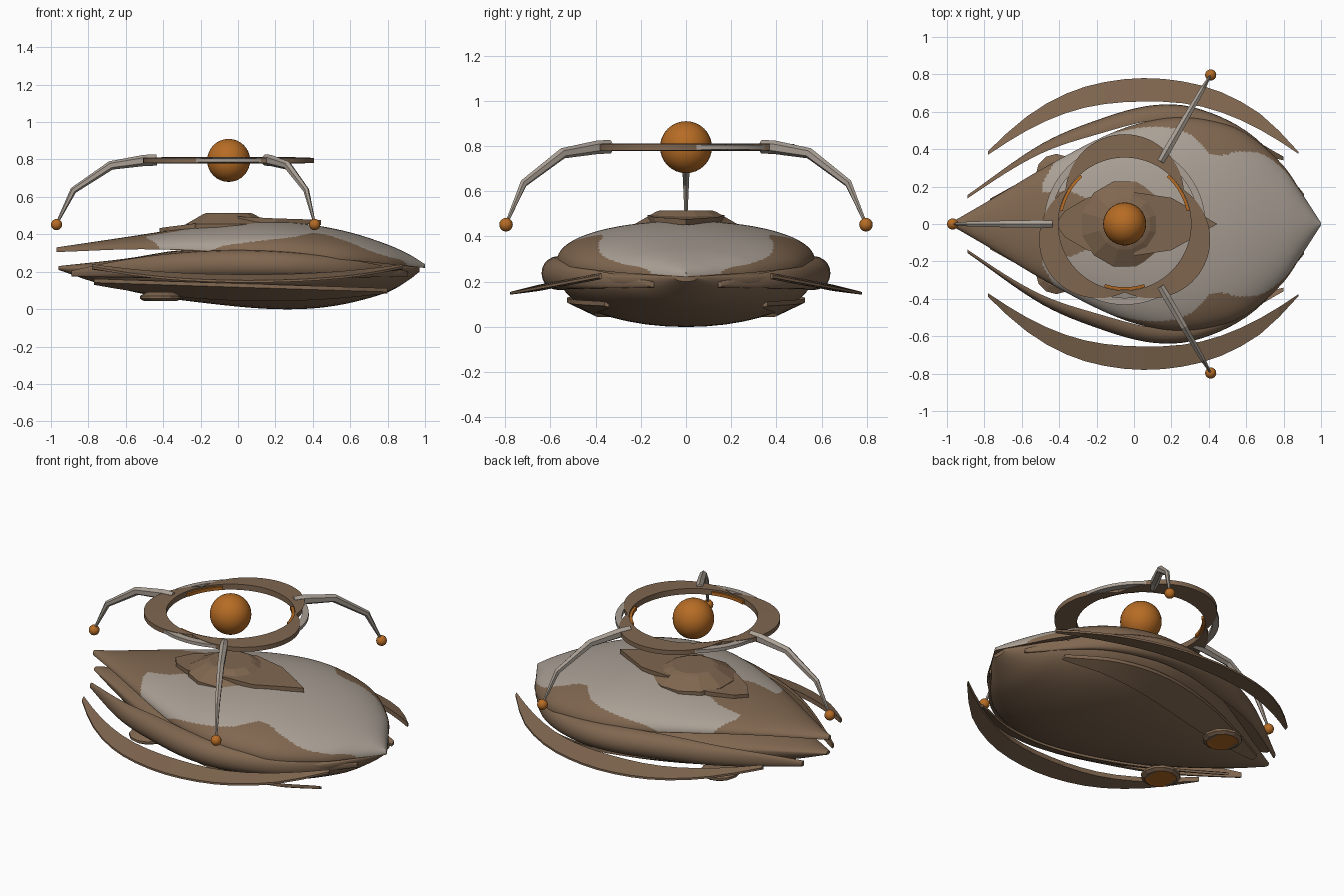
import bpy, bmesh, math
from mathutils import Vector, Matrix

if "Cube" in bpy.data.objects:
    bpy.data.objects.remove(bpy.data.objects["Cube"])


def material(name, rgb):
    m = bpy.data.materials.new(name)
    m.diffuse_color = (*rgb, 1)
    m.use_nodes = True
    m.node_tree.nodes["Principled BSDF"].inputs["Base Color"].default_value = m.diffuse_color
    return m


BROWN = material("brown", (0.215, 0.135, 0.08))
GREY = material("warm grey", (0.40, 0.35, 0.30))
ORANGE = material("orange", (0.47, 0.15, 0.018))
CX = -0.05          # centre of the ring and orb
RING_Z = 0.795


def curve(table, x):
    """Smooth interpolation through (x, value) points."""
    n = len(table)
    i = 0
    while i < n - 2 and x > table[i + 1][0]:
        i += 1
    (x0, a), (x1, b) = table[i], table[i + 1]
    slope = lambda j: ((table[min(j + 1, n - 1)][1] - table[max(j - 1, 0)][1])
                       / (table[min(j + 1, n - 1)][0] - table[max(j - 1, 0)][0]))
    h = x1 - x0
    t = min(max((x - x0) / h, 0), 1)
    return ((2*t**3 - 3*t*t + 1) * a + (t**3 - 2*t*t + t) * h * slope(i)
            + (3*t*t - 2*t**3) * b + (t**3 - t*t) * h * slope(i + 1))


def finish(bm, name, mats, smooth=None):
    bmesh.ops.recalc_face_normals(bm, faces=bm.faces)
    me = bpy.data.meshes.new(name)
    bm.to_mesh(me)
    bm.free()
    ob = bpy.data.objects.new(name, me)
    bpy.context.collection.objects.link(ob)
    for m in mats:
        me.materials.append(m)
    if smooth:
        bpy.ops.object.select_all(action='DESELECT')
        ob.select_set(True)
        bpy.context.view_layer.objects.active = ob
        bpy.ops.object.shade_smooth_by_angle(angle=math.radians(smooth))
    return ob


def loft(name, rings, mats, smooth=None, closed=False, rule=None):
    """Skin closed cross-sections; cap the ends unless the loft is a loop."""
    bm = bmesh.new()
    vs = [[bm.verts.new(p) for p in r] for r in rings]
    pairs = list(zip(vs, vs[1:])) + ([(vs[-1], vs[0])] if closed else [])
    for a, b in pairs:
        for k in range(len(a)):
            j = (k + 1) % len(a)
            bm.faces.new((a[k], a[j], b[j], b[k]))
    if not closed:
        bm.faces.new(vs[0])
        bm.faces.new(vs[-1])
    if rule:
        for f in bm.faces:
            f.material_index = rule(f.calc_center_median())
    return finish(bm, name, mats, smooth)


def span(a, b, n):
    return [a + (b - a) * i / n for i in range(n + 1)]


# Upper shell: half-ellipse sections with grey painted panels
WIDTH = [(-.97, .012), (-.75, .14), (-.5, .29), (-.2, .45), (0, .53), (.2, .57),
         (.4, .555), (.6, .485), (.8, .31), (.92, .13), (1, .006)]
TOP = [(-.97, .33), (-.6, .385), (-.3, .43), (0, .462), (.2, .468), (.4, .45),
       (.6, .41), (.8, .345), (.92, .29), (1, .24)]
EDGE = [(-.97, .305), (-.5, .32), (0, .3), (.5, .27), (1, .22)]
PANEL = [(-.5, .2), (-.4, .36), (-.2, .46), (.1, .52), (.3, .48), (.42, .37),
         (.56, .385), (.68, .375), (.8, .29), (.9, .16), (1, .06)]
SPINE = [(-.5, .17), (-.3, .16), (-.1, 0), (1, 0)]


def panel_rule(c):
    if c.x < -.49 or c.z < curve(EDGE, c.x) + .004:
        return 0
    return int(curve(SPINE, c.x) <= abs(c.y) < curve(PANEL, c.x))


rings = []
for x in span(-.97, 1, 180):
    w, e, h = curve(WIDTH, x), curve(EDGE, x), curve(TOP, x)
    rings.append([(x, w * math.cos(t), e + (h - e) * math.sin(t) ** .9)
                  for t in span(0, math.pi, 110)])
loft("upper_shell", rings, [BROWN, GREY], 35, rule=panel_rule)

# Lower hull: deep keel below the waist, shallow dome above
KEEL = [(-.96, .21), (-.77, .145), (-.5, .08), (-.2, .035), (.2, 0), (.5, .015),
        (.8, .09), (.92, .16), (.97, .2)]
DOME = [(-.96, .01), (-.6, .05), (-.3, .095), (.2, .1), (.6, .055), (.97, .01)]
rings = []
for x in span(-.96, .97, 50):
    w, k, up = curve(WIDTH, x) * .98, curve(KEEL, x), curve(DOME, x)
    rings.append([(x, w * math.cos(t),
                   .22 + (up if math.sin(t) > 0 else .22 - k) * math.sin(t))
                  for t in span(0, 2 * math.pi, 40)[:-1]])
loft("lower_hull", rings, [BROWN], 35)

POD_Y = [(-.89, .155), (-.5, .425), (-.2, .555), (.1, .635), (.35, .615), (.65, .46), (.91, .16)]
STRIP_Y = [(-.77, .135), (-.5, .28), (-.1, .45), (.25, .525), (.55, .49), (.8, .36)]
OUT = [(-.78, .39), (-.6, .555), (-.4, .68), (-.2, .75), (.05, .78), (.3, .755),
       (.5, .69), (.7, .57), (.88, .385)]
INN = [(-.78, .37), (-.6, .485), (-.4, .58), (-.2, .635), (.05, .655), (.3, .64),
       (.5, .585), (.7, .49), (.88, .375)]

for s, side in ((1, "left"), (-1, "right")):
    # Bulging side pod, thin at both ends
    rings = []
    for x in span(-.89, .91, 36):
        y, u = curve(POD_Y, x), max(0, 1 - (x / .91) ** 2)
        hi, lo = .2 + .115 * u, .175 - .012 * u
        mid, d = (hi + lo) / 2, .01 + .065 * u * u
        rings.append([(x, s * (y - d + d * math.sin(t)), mid + (hi - lo) / 2 * math.cos(t))
                      for t in span(0, math.pi, 10)]
                     + [(x, s * (y - d - .008), lo), (x, s * (y - d - .008), hi)])
    loft("side_pod_" + side, rings, [BROWN], 40)

    # Lower strip hugging the belly
    rings = []
    for x in span(-.77, .8, 30):
        y, u = curve(STRIP_Y, x), max(0, 1 - (x / .8) ** 2)
        z = curve([(-.77, .15), (0, .125), (.8, .1)], x)
        w = .02 + .13 * u
        rings.append([(x, s * y, z + .012), (x, s * y, z - .008),
                      (x, s * (y - w), z - .015 - .065 * u), (x, s * (y - w), z - .065 * u)])
    loft("lower_strip_" + side, rings, [BROWN], 40)

    # Free-standing crescent blade
    rings = []
    for x in span(-.78, .88, 16):
        a, b = curve(OUT, x), curve(INN, x)
        rings.append([(x, s * y, .148 + (.78 - y) * .19 + dz)
                      for y, dz in ((a, -.006), (a, .006), (b, .014), (b, -.014))])
    loft("crescent_blade_" + side, rings, [BROWN])

    # Underside thruster with a glowing disc
    prof = ((.07, .092), (.11, .07), (.11, .056), (.09, .044), (.07, .046))
    rings = [[(-.415 + r * math.cos(a), s * .265 + r * math.sin(a), z)
              for a in span(0, 2 * math.pi, 12)[:-1]] for r, z in prof]
    loft("thruster_" + side, rings, [BROWN, ORANGE],
         rule=lambda c: int(c.z < .0465 and (c.x + .415) ** 2 < .005))

# Dorsal cap with front spike and rear plate
prof = ((.235, .42), (.235, .455), (.14, .508), (.12, .515))
loft("dorsal_cap", [[(CX + r * math.cos(a + .2618), r * math.sin(a + .2618), z)
                     for a in span(0, 2 * math.pi, 12)[:-1]] for r, z in prof], [BROWN])


def plate(name, pts, thick):
    loft(name, [[(x, y, z + d) for x, y, z in pts] for d in (-thick, 0)], [BROWN])


plate("front_spike", [(0, -.17, .495), (.2, -.14, .485), (.36, -.05, .48), (.445, 0, .475),
                      (.36, .05, .48), (.2, .14, .485), (0, .17, .495)], .025)
plate("rear_plate", [(-.1, -.17, .475), (-.25, -.14, .455), (-.37, -.07, .44), (-.42, 0, .433),
                     (-.37, .07, .44), (-.25, .14, .455), (-.1, .17, .475)], .03)


def band(name, mat, r0, r1, h, start=0, end=360, n=64, bulge=0):
    """Flat ring or arc; bulge widens the middle of an arc outward."""
    full = end - start == 360
    rings = []
    for i in range(n if full else n + 1):
        a = math.radians(start + (end - start) * i / n)
        ro = r1 + bulge * math.sin(math.pi * i / n)
        rings.append([(CX + r * math.cos(a), r * math.sin(a), RING_Z + z)
                      for r, z in ((r0, h), (ro, h * .8), (ro, -h * .8), (r0, -h))])
    loft(name, rings, [mat], 30, closed=full)


# Halo: thin grey ring, three brown crescents, glow arcs between them
band("outer_ring", GREY, .395, .432, .012)
for a in (90, 210, 330):
    band("halo_crescent", BROWN, .355, .365, .017, a - 60, a + 60, 32, .115)
for a in (30, 150, 270):
    band("glow_arc", ORANGE, .338, .354, .01, a - 18, a + 18, 12)


def ball(name, pos, r, u, v):
    bm = bmesh.new()
    bmesh.ops.create_uvsphere(bm, u_segments=u, v_segments=v, radius=r,
                              matrix=Matrix.Translation(pos))
    finish(bm, name, [ORANGE], 60)


ball("central_orb", (CX, 0, RING_Z), .115, 32, 16)

# Three jointed arms with orange tips: radius, height, half width, half depth
JOINTS = ((.385, .797, .02, .03), (.45, .795, .024, .03), (.63, .768, .021, .024),
          (.83, .635, .015, .018), (.915, .465, .006, .007))
for ang in (60, 180, 300):
    a = math.radians(ang)
    out, across = Vector((math.cos(a), math.sin(a), 0)), Vector((-math.sin(a), math.cos(a), 0))
    rings = []
    for i, (r, z, w, d) in enumerate(JOINTS):
        p, q = JOINTS[max(i - 1, 0)], JOINTS[min(i + 1, len(JOINTS) - 1)]
        t = Vector((q[0] - p[0], q[1] - p[1])).normalized()
        nrm = -t.y * out + t.x * Vector((0, 0, 1))
        c = Vector((CX, 0, z)) + out * r
        rings.append([c + across * w * math.cos(k + math.pi / 6) + nrm * d * math.sin(k + math.pi / 6)
                      for k in span(0, 2 * math.pi, 6)[:-1]])
    loft("arm", rings, [GREY])
    ball("arm_tip", Vector((CX, 0, .452)) + out * .92, .03, 16, 10)
